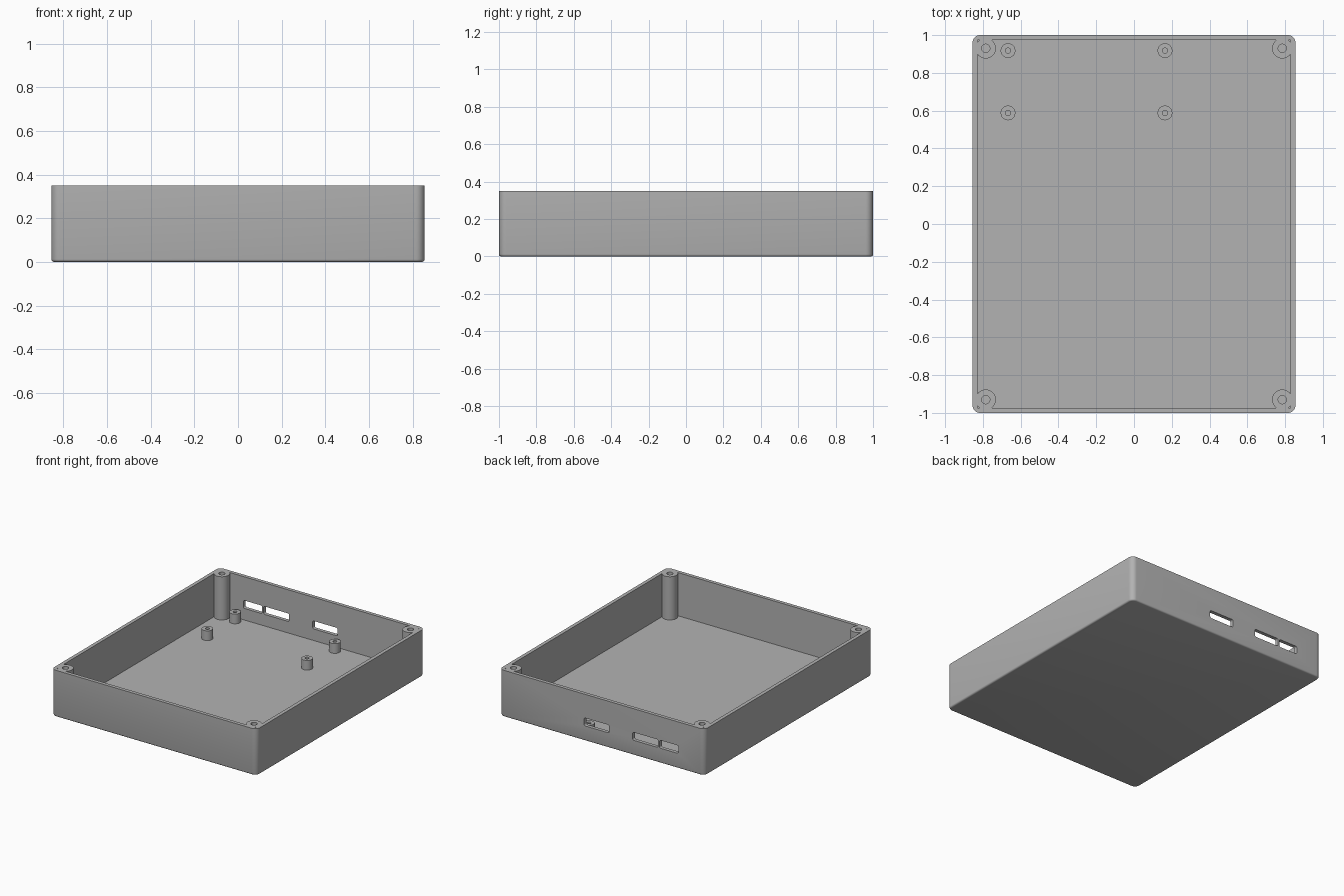
import bpy, bmesh, math
from mathutils import Matrix

cube = bpy.data.objects.get("Cube")
if cube:
    bpy.data.objects.remove(cube, do_unlink=True)

HALF_X, HALF_Y, HEIGHT = 0.855, 1.0, 0.35
WALL, FLOOR = 0.027, 0.025

grey = bpy.data.materials.new("plain grey")
grey.use_nodes = True
colour = (0.45, 0.45, 0.45, 1)
grey.diffuse_color = colour
grey.node_tree.nodes["Principled BSDF"].inputs["Base Color"].default_value = colour


def finish(name, bm):
    mesh = bpy.data.meshes.new(name)
    bmesh.ops.recalc_face_normals(bm, faces=bm.faces)
    bm.to_mesh(mesh)
    bm.free()
    mesh.materials.append(grey)
    ob = bpy.data.objects.new(name, mesh)
    bpy.context.collection.objects.link(ob)
    return ob


def box(name, low, high, axis=2, radius=0, bottom=0):
    """Box between two corners; edges along axis and bottom edges may be rounded."""
    bm = bmesh.new()
    bmesh.ops.create_cube(bm, size=1)
    for v in bm.verts:
        v.co = [(a + b) / 2 + c * (b - a) for a, b, c in zip(low, high, v.co)]
    if radius:
        edges = [e for e in bm.edges
                 if abs((e.verts[0].co - e.verts[1].co).normalized()[axis]) > 0.9]
        bmesh.ops.bevel(bm, geom=edges, offset=radius, segments=8, profile=0.5,
                        affect='EDGES')
    if bottom:
        edges = [e for e in bm.edges if all(abs(v.co.z - low[2]) < 1e-5 for v in e.verts)]
        bmesh.ops.bevel(bm, geom=edges, offset=bottom, segments=3, profile=0.5,
                        affect='EDGES')
    return finish(name, bm)


def rods(name, centres, radius, z0, z1):
    """A set of upright cylinders in one mesh."""
    bm = bmesh.new()
    for x, y in centres:
        bmesh.ops.create_cone(bm, cap_ends=True, segments=40, radius1=radius,
                              radius2=radius, depth=z1 - z0,
                              matrix=Matrix.Translation((x, y, (z0 + z1) / 2)))
    return finish(name, bm)


def cut(target, cutter):
    mod = target.modifiers.new("cut", 'BOOLEAN')
    mod.operation, mod.solver, mod.object = 'DIFFERENCE', 'EXACT', cutter
    bpy.context.view_layer.objects.active = target
    bpy.ops.object.modifier_apply(modifier=mod.name)
    bpy.data.objects.remove(cutter, do_unlink=True)


def smooth(ob):
    bpy.ops.object.select_all(action='DESELECT')
    ob.select_set(True)
    bpy.context.view_layer.objects.active = ob
    bpy.ops.object.shade_smooth_by_angle(angle=math.radians(35))


# Open tray: rounded shell, hollowed around the four corner screw posts
corners = [(sx * 0.785, sy * 0.93) for sx in (-1, 1) for sy in (-1, 1)]
tray = box("tray", (-HALF_X, -HALF_Y, 0), (HALF_X, HALF_Y, HEIGHT),
           radius=0.04, bottom=0.012)
cavity = box("cavity", (WALL - HALF_X, WALL - HALF_Y, FLOOR),
             (HALF_X - WALL, HALF_Y - WALL, HEIGHT + 0.1))
cut(cavity, rods("posts", corners, 0.054, -0.1, HEIGHT + 0.2))
cut(tray, cavity)
cut(tray, rods("screw_holes", corners, 0.022, FLOOR + 0.01, HEIGHT + 0.1))

# Connector slots through the back wall
for x0, x1 in ((-0.637, -0.48), (-0.468, -0.256), (-0.06, 0.148)):
    cut(tray, box("slot", (x0, HALF_Y - 0.045, 0.112), (x1, HALF_Y + 0.1, 0.172),
                  axis=1, radius=0.012))
smooth(tray)

# Four hollow standoffs for a circuit board
places = [(x, y) for x in (-0.667, 0.164) for y in (0.588, 0.918)]
standoffs = rods("board_standoffs", places, 0.039, FLOOR - 0.005, 0.098)
cut(standoffs, rods("pilot_holes", places, 0.014, FLOOR + 0.005, 0.2))
smooth(standoffs)
